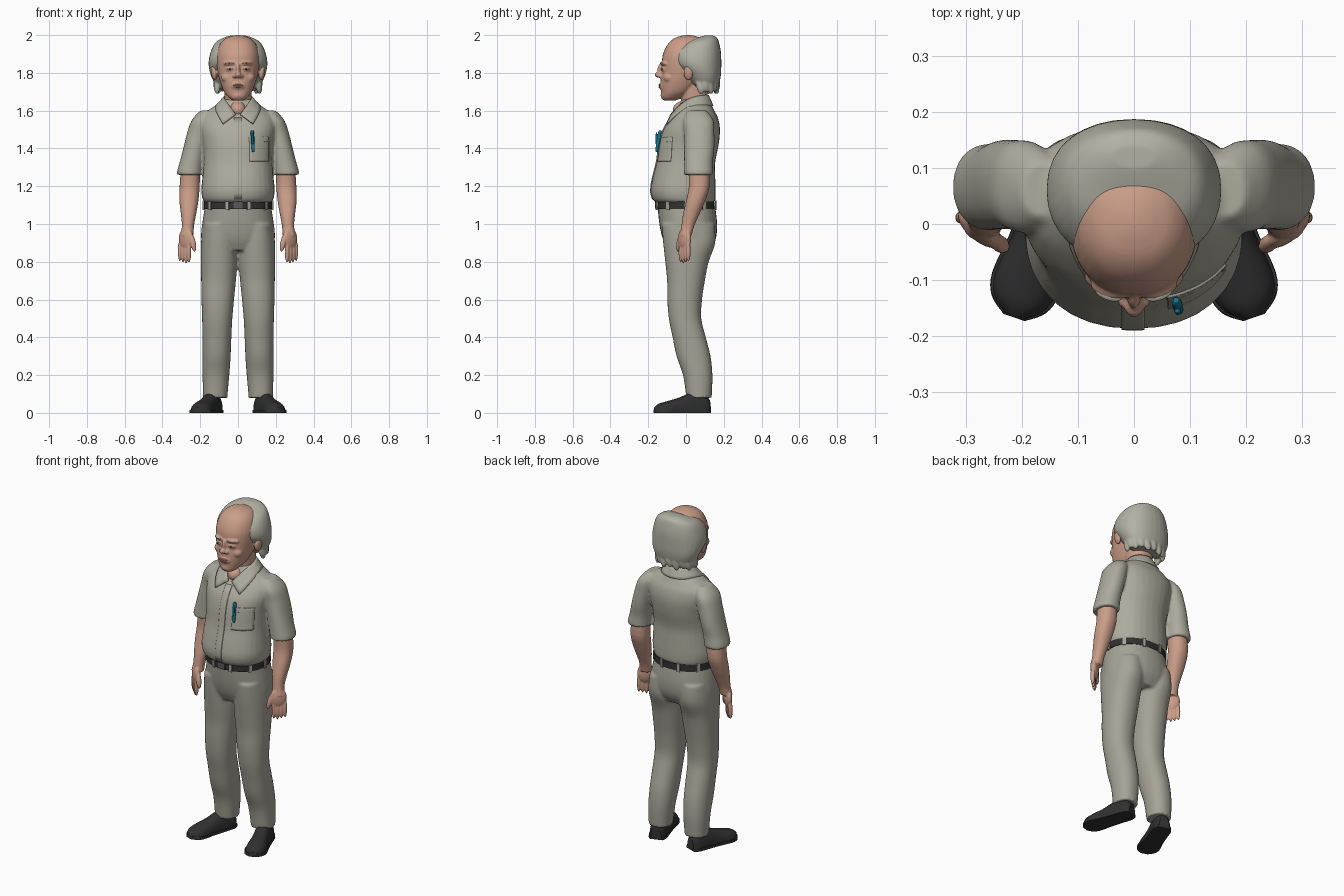
import bpy, bmesh, math
from mathutils import Vector, Matrix

if "Cube" in bpy.data.objects:
    bpy.data.objects.remove(bpy.data.objects["Cube"], do_unlink=True)


def material(name, *colour):
    mat = bpy.data.materials.new(name)
    mat.use_nodes = True
    mat.diffuse_color = (*colour, 1)
    shader = next(n for n in mat.node_tree.nodes if n.type == 'BSDF_PRINCIPLED')
    shader.inputs["Base Color"].default_value = (*colour, 1)
    shader.inputs["Roughness"].default_value = .8
    return mat


skin = material("skin", .6, .34, .25)
lip = material("lip rose", .46, .23, .18)
cloth = material("shirt khaki", .42, .41, .34)
trouser = material("trouser khaki", .38, .37, .31)
grey = material("hair grey", .44, .44, .37)
leather = material("black leather", .03, .03, .03)
metal = material("buckle steel", .1, .1, .1)
blue = material("pen blue", .01, .2, .3)
white = material("eye white", .6, .57, .52)
dark = material("iris brown", .04, .025, .02)


def sheet(bm, rows, closed=False):
    """Join rows of points with quads; closed makes a capped tube."""
    rings = [[bm.verts.new(p) for p in row] for row in rows]
    count = len(rings[0])
    for low, high in zip(rings, rings[1:]):
        for i in range(count if closed else count - 1):
            j = (i + 1) % count
            bm.faces.new((low[i], low[j], high[j], high[i]))
    if closed:
        bm.faces.new(rings[0])
        bm.faces.new(rings[-1])


def spline(rows, steps=4):
    """Smoothly interpolate rows of numbers."""
    rows = [Vector(r) for r in rows]
    padded = [rows[0], *rows, rows[-1]]
    result = []
    for a, b, c, d in zip(padded, padded[1:], padded[2:], padded[3:]):
        for k in range(steps):
            t = k / steps
            result.append(b + (c - a) * (t / 2) + (a * 2 - b * 5 + c * 4 - d) * (t * t / 2)
                          + (b * 3 - a - c * 3 + d) * (t ** 3 / 2))
    return result + [rows[-1]]


def loft(bm, rows, side=1, power=2.2, place=Matrix(), sides=32):
    """Rows are centre x, y, z and the two radii of a rounded section."""
    def rounded(v):
        return math.copysign(abs(v) ** (2 / power), v)
    rings = []
    for x, y, z, rx, ry in spline(rows):
        ring = []
        for i in range(sides):
            a = math.tau * i / sides
            p = place @ Vector((x + rx * rounded(math.cos(a)), y + ry * rounded(math.sin(a)), z))
            ring.append((p.x * side, p.y, p.z))
        rings.append(ring)
    sheet(bm, rings, True)


def transform(centre, size, turn=0, tilt=0):
    return (Matrix.Translation(centre) @ Matrix.Rotation(turn, 4, 'Z')
            @ Matrix.Rotation(tilt, 4, 'Y') @ Matrix.Diagonal((*size, 1)))


def ball(bm, centre, size, turn=0, tilt=0):
    bmesh.ops.create_uvsphere(bm, u_segments=20, v_segments=12, radius=1,
                              matrix=transform(centre, size, turn, tilt))


def pair(bm, centre, size, turn=0, tilt=0):
    x, y, z = centre
    for s in (1, -1):
        ball(bm, (s * x, y, z), size, s * turn, s * tilt)


def box(bm, centre, size, turn=0):
    bmesh.ops.create_cube(bm, size=1, matrix=transform(centre, size, turn))


def finish(name, bm, mat, voxel=0):
    """Make the object; a voxel size fuses its pieces into one smooth surface."""
    bmesh.ops.recalc_face_normals(bm, faces=bm.faces)
    mesh = bpy.data.meshes.new(name)
    bm.to_mesh(mesh)
    bm.free()
    mesh.materials.append(mat)
    for face in mesh.polygons:
        face.use_smooth = True
    mesh.set_sharp_from_angle(angle=math.radians(40))
    obj = bpy.data.objects.new(name, mesh)
    bpy.context.scene.collection.objects.link(obj)
    if voxel:
        fuse = obj.modifiers.new("fuse", 'REMESH')
        fuse.mode = 'VOXEL'
        fuse.voxel_size = voxel
        fuse.use_smooth_shade = True
        soft = obj.modifiers.new("soften", 'SMOOTH')
        soft.factor = .5
        soft.iterations = 4
    return obj


# Shirt: torso and short sleeves
bm = bmesh.new()
loft(bm, [(0, 0, 1.11, .17, .15), (0, -.01, 1.13, .187, .166), (0, -.015, 1.18, .194, .172),
          (0, -.01, 1.25, .188, .165), (0, 0, 1.33, .182, .155), (0, .015, 1.42, .187, .158),
          (0, .03, 1.5, .2, .15), (0, .045, 1.56, .195, .125), (0, .05, 1.6, .16, .1),
          (0, .05, 1.64, .1, .08), (0, .045, 1.66, .08, .07)])
for s in (1, -1):
    loft(bm, [(.16, .06, 1.6, .04, .05), (.19, .065, 1.55, .055, .08), (.21, .07, 1.48, .06, .08),
              (.23, .07, 1.4, .06, .08), (.245, .066, 1.33, .063, .076),
              (.255, .066, 1.28, .067, .077), (.255, .066, 1.26, .067, .077)], s)
shirt = finish("shirt", bm, cloth, .008)

# Collar with pointed flaps
neckline = [(.012, -.078, 1.58), (.06, -.02, 1.645), (.08, .045, 1.675), (.055, .1, 1.68), (0, .125, 1.68)]
flap = [(.08, -.102, 1.53), (.118, -.045, 1.59), (.122, .05, 1.635), (.085, .125, 1.625), (0, .15, 1.625)]
bm = bmesh.new()
sheet(bm, [half + [(-x, y, z) for x, y, z in half[-2::-1]] for half in (neckline, flap)])
collar = finish("collar", bm, cloth)
subdivide = collar.modifiers.new("round", 'SUBSURF')
subdivide.levels = subdivide.render_levels = 2
subdivide.boundary_smooth = 'PRESERVE_CORNERS'
collar.modifiers.new("thickness", 'SOLIDIFY').thickness = .009
collar.modifiers["thickness"].offset = 0


def patch(name, left, right, bottom, top, cells=12):
    """Lay a thin cloth panel on the front of the shirt."""
    panel = bmesh.new()
    steps = [i / cells for i in range(cells + 1)]
    sheet(panel, [[(left + (right - left) * u, -.4, bottom + (top - bottom) * v) for u in steps]
                  for v in steps])
    obj = finish(name, panel, cloth)
    wrap = obj.modifiers.new("wrap", 'SHRINKWRAP')
    wrap.target = shirt
    wrap.wrap_method = 'PROJECT'
    wrap.use_project_y = True
    wrap.use_positive_direction = True
    thick = obj.modifiers.new("thickness", 'SOLIDIFY')
    thick.thickness = .009
    thick.offset = 0


patch("button_placket", -.022, .018, 1.13, 1.56)
patch("chest_pocket", .06, .16, 1.33, 1.46)
patch("pocket_hem", .058, .162, 1.435, 1.46)

# Pen clipped to the pocket
bm = bmesh.new()
loft(bm, [(.08, -.155, 1.38, .004, .004), (.08, -.153, 1.4, .008, .008), (.076, -.14, 1.48, .009, .009),
          (.075, -.136, 1.495, .005, .005)], sides=12)
ball(bm, (.078, -.156, 1.45), (.006, .006, .035))
finish("pen", bm, blue)

# Trousers: hips and legs
bm = bmesh.new()
loft(bm, [(0, 0, 1.11, .172, .152), (0, .012, 1, .19, .153), (0, .017, .92, .195, .14),
          (0, .015, .86, .17, .11)])
for s in (1, -1):
    loft(bm, [(.1, .012, 1, .085, .14), (.1, .017, .9, .096, .138), (.1, .005, .8, .097, .115),
              (.103, 0, .7, .092, .1), (.107, -.007, .6, .086, .092), (.11, -.005, .5, .08, .086),
              (.112, .017, .4, .077, .088), (.114, .04, .3, .075, .09),
              (.117, .062, .2, .071, .078), (.12, .068, .1, .065, .069),
              (.12, .068, .08, .065, .068)], s)
finish("trousers", bm, trouser, .008)

# Belt, loops and buckle
bm = bmesh.new()
loft(bm, [(0, 0, 1.08, .181, .158), (0, 0, 1.12, .179, .157)], sides=48)
finish("belt", bm, leather)
bm = bmesh.new()
for i in range(10):
    a = math.tau * (i + .5) / 10
    box(bm, (.178 * math.sin(a), -.157 * math.cos(a), 1.1), (.018, .018, .05), a)
finish("belt_loops", bm, trouser)
bm = bmesh.new()
box(bm, (0, -.158, 1.1), (.05, .012, .038))
finish("buckle", bm, metal)

# Shoes with flat soles, toes turned out
last = [(0, .03, .07), (.03, .046, .1), (.1, .048, .105), (.17, .051, .08),
        (.24, .058, .06), (.28, .046, .048), (.305, .015, .03)]
place = Matrix.Translation((.115, .122, 0)) @ Matrix.Rotation(.33, 4, 'Z') @ Matrix.Rotation(math.pi / 2, 4, 'X')
for side_name, s in (("left", 1), ("right", -1)):
    for part, mat, grow, height in (("shoe", leather, 0, 1), ("sole", dark, .005, .016)):
        bm = bmesh.new()
        loft(bm, [(0, 0, t, w + grow, h) for t, w, h in last], s, 2.5, place)
        for v in bm.verts:
            v.co.z = min(max(v.co.z, 0), height)
        finish(side_name + "_" + part, bm, leather if part == "sole" else mat)

# Bare arms and hands
for side_name, s in (("left", 1), ("right", -1)):
    bm = bmesh.new()
    loft(bm, [(.25, .066, 1.32, .05, .055), (.256, .07, 1.2, .053, .055), (.26, .05, 1.12, .05, .05),
              (.262, .027, 1.05, .04, .043), (.265, .01, .99, .032, .034), (.27, 0, .94, .035, .03)], s)
    ball(bm, (s * .275, -.008, .92), (.048, .022, .06), s * .7)
    for i in range(4):
        across = (i - 1.3) * .021
        ball(bm, (s * (.28 + across * .76), across * .64 - .01, .845 + .006 * abs(i - 1)),
             (.011, .013, .055), s * .7)
    ball(bm, (s * .238, -.036, .9), (.014, .015, .048), s * .7, s * .25)
    finish(side_name + "_arm", bm, skin, .004)

# Head with neck, ears and face forms
bm = bmesh.new()
loft(bm, [(0, .045, 1.57, .07, .07), (0, .045, 1.65, .07, .07), (0, .04, 1.76, .075, .075)])
loft(bm, [(0, -.085, 1.655, .03, .035), (0, -.075, 1.67, .05, .055), (0, -.05, 1.7, .074, .082),
          (0, -.025, 1.75, .094, .11), (0, -.005, 1.8, .107, .125), (0, 0, 1.85, .113, .128),
          (0, .005, 1.9, .112, .127), (0, .01, 1.95, .097, .108), (0, .01, 1.98, .07, .077),
          (0, .01, 1.995, .035, .04), (0, .01, 2, .01, .012)])
ball(bm, (0, -.015, 1.605), (.045, .055, .045))
ball(bm, (0, -.145, 1.79), (.018, .021, .016))
ball(bm, (0, -.13, 1.815), (.012, .021, .038))
ball(bm, (0, -.115, 1.68), (.03, .02, .02))
ball(bm, (0, -.125, 1.73), (.038, .018, .022))
pair(bm, (.018, -.135, 1.783), (.012, .015, .01))
pair(bm, (.045, -.115, 1.85), (.036, .018, .012), .35)
pair(bm, (.042, -.117, 1.82), (.024, .013, .013), .35)
pair(bm, (.055, -.09, 1.775), (.034, .03, .028))
pair(bm, (.128, .012, 1.8), (.014, .026, .04), -.2, .15)
finish("head", bm, skin, .005)

# Mouth, eyes and eyebrows
bm = bmesh.new()
ball(bm, (0, -.136, 1.736), (.028, .011, .005))
ball(bm, (0, -.135, 1.726), (.024, .011, .006))
finish("lips", bm, lip)
for name, mat, centre, size in (("eyes", white, (.042, -.121, 1.82), (.018, .012, .005)),
                                ("irises", dark, (.042, -.127, 1.82), (.006, .008, .005)),
                                ("eyebrows", grey, (.045, -.123, 1.852), (.026, .013, .005))):
    bm = bmesh.new()
    pair(bm, centre, size, .35)
    finish(name, bm, mat)

# Hair: horseshoe around a bald crown, ragged at the nape
bm = bmesh.new()
loft(bm, [(0, .11, 1.71, .085, .05), (0, .1, 1.74, .12, .075), (0, .085, 1.79, .145, .1),
          (0, .06, 1.85, .156, .127), (0, .06, 1.91, .145, .125), (0, .08, 1.96, .12, .095),
          (0, .11, 1.985, .08, .055), (0, .12, 1.998, .04, .022)])
for i in range(11):
    a = (i - 5) * .36
    ball(bm, (.115 * math.sin(a), .09 + .075 * math.cos(a), 1.73 + .012 * (i % 2)),
         (.02, .016, .045), -a, .25)
finish("hair", bm, grey, .006)
